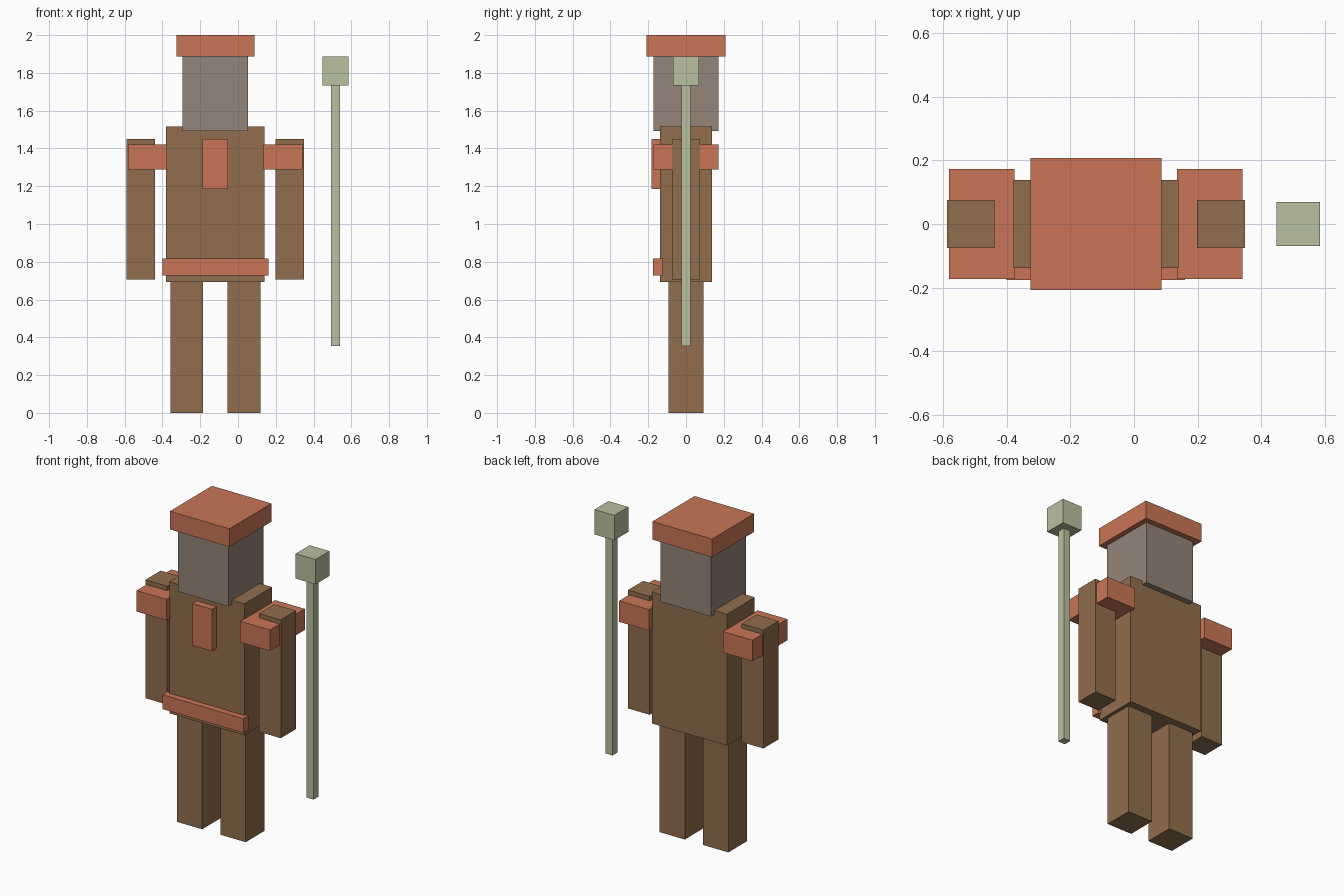
import bpy

cube = bpy.data.objects.get("Cube")
if cube:
    bpy.data.objects.remove(cube, do_unlink=True)


def material(name, rgb):
    """Flat material from display RGB in 0..1, stored as linear."""
    colour = [((c + 0.055) / 1.055) ** 2.4 for c in rgb] + [1.0]
    mat = bpy.data.materials.new(name)
    mat.use_nodes = True
    mat.diffuse_color = colour
    bsdf = next(n for n in mat.node_tree.nodes if n.type == "BSDF_PRINCIPLED")
    bsdf.inputs["Base Color"].default_value = colour
    return mat


brown = material("brown cloth", (0.57, 0.43, 0.30))
orange = material("orange trim", (0.79, 0.46, 0.335))
grey = material("warm grey", (0.585, 0.52, 0.47))
green = material("pale green", (0.725, 0.755, 0.625))


def box(name, mat, x, width, y0, y1, z0, z1):
    """Box centred on x, spanning y0..y1 and z0..z1."""
    bpy.ops.mesh.primitive_cube_add(size=1, location=(x, (y0 + y1) / 2, (z0 + z1) / 2))
    obj = bpy.context.object
    obj.name = name
    obj.data.name = name
    obj.scale = (width, y1 - y0, z1 - z0)
    bpy.ops.object.transform_apply(location=False, rotation=False, scale=True)
    obj.data.materials.append(mat)
    return obj


BODY = -0.12  # centre line of the figure

# Torso, head and hat
box("torso", brown, BODY, 0.52, -0.138, 0.138, 0.693, 1.517)
box("head", grey, BODY, 0.348, -0.173, 0.173, 1.492, 1.888)
box("hat", orange, BODY, 0.413, -0.208, 0.208, 1.886, 2.0)

# Chest badge and belt on the front
box("chest_badge", orange, BODY, 0.136, -0.183, -0.115, 1.186, 1.449)
box("belt", orange, BODY, 0.562, -0.176, -0.125, 0.728, 0.818)

# Limbs and shoulder pads on both sides
for side, s in (("left", 1), ("right", -1)):
    box(side + "_leg", brown, BODY + s * 0.151, 0.174, -0.092, 0.092, 0, 0.7)
    box(side + "_arm", brown, BODY + s * 0.394, 0.15, -0.075, 0.075, 0.707, 1.449)
    box(side + "_shoulder_pad", orange, BODY + s * 0.359, 0.206, -0.173, 0.173, 1.289, 1.421)

# Staff standing beside the left hand
box("staff_shaft", green, 0.517, 0.048, -0.024, 0.024, 0.354, 1.74)
box("staff_head", green, 0.517, 0.137, -0.069, 0.069, 1.732, 1.888)
